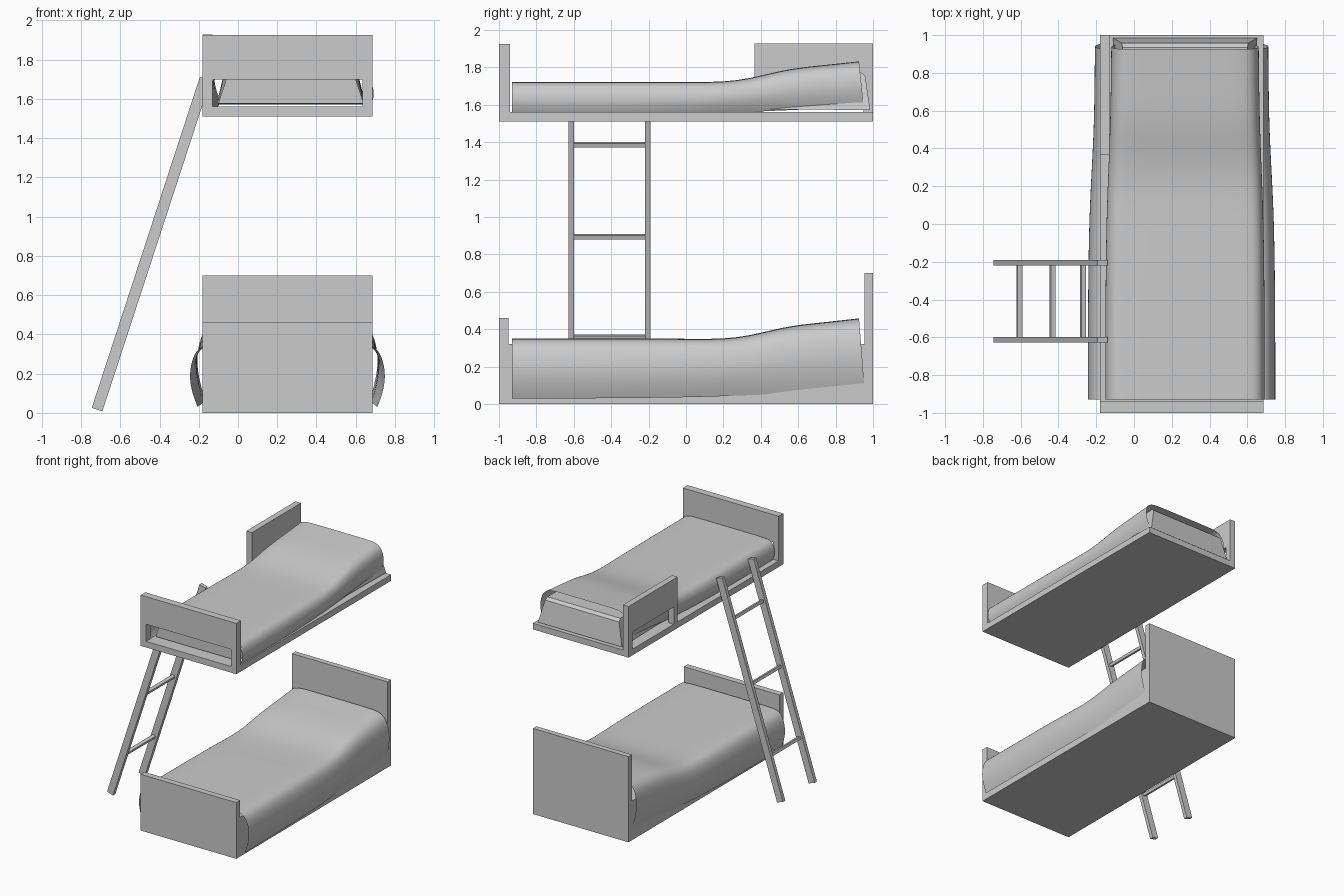
import bpy, bmesh, math
from mathutils import Vector, Matrix

if "Cube" in bpy.data.objects:
    bpy.data.objects.remove(bpy.data.objects["Cube"])


def finish(name, bm):
    bmesh.ops.recalc_face_normals(bm, faces=bm.faces)
    me = bpy.data.meshes.new(name)
    bm.to_mesh(me)
    bm.free()
    ob = bpy.data.objects.new(name, me)
    bpy.context.collection.objects.link(ob)
    return ob


def prism(name, profile, axis, lo, hi):
    """Extrude a 2D (a, z) profile along x or y, from lo to hi."""
    bm = bmesh.new()
    place = (lambda a, z: (lo, a, z)) if axis == 'x' else (lambda a, z: (a, lo, z))
    face = bm.faces.new([bm.verts.new(place(a, z)) for a, z in profile])
    new = bmesh.ops.extrude_face_region(bm, geom=[face])['geom']
    step = Vector((hi - lo, 0, 0)) if axis == 'x' else Vector((0, hi - lo, 0))
    bmesh.ops.translate(bm, vec=step, verts=[v for v in new if isinstance(v, bmesh.types.BMVert)])
    return finish(name, bm)


def box(name, center, size, tilt=0.0):
    bm = bmesh.new()
    m = Matrix.Translation(center) @ Matrix.Rotation(tilt, 4, 'Y') @ Matrix.Diagonal((*size, 1))
    bmesh.ops.create_cube(bm, size=1, matrix=m)
    return finish(name, bm)


def arch(a0, a1, post, z0, zwin, z1):
    """Board outline with a window that opens down to the deck."""
    return [(a0, z0), (a0 + post, z0), (a0 + post, zwin), (a1 - post, zwin),
            (a1 - post, z0), (a1, z0), (a1, z1), (a0, z1)]


def blanket(name, cx, stations):
    """Draped sheet: cross-sections lofted along the bed, then subdivided.
    station = (y top, y hem, z hem, z top, half width, flat part of top)"""
    bm = bmesh.new()
    rows = []
    for yt, yh, zh, zt, half, flat in stations:
        side = [(flat * 0.5, 1), (flat, 1), ((flat + 1) / 2, 0.96), (0.97, 0.84),
                (1.01, 0.6), (1.01, 0.38), (0.97, 0.15), (0.93, 0)]
        section = [(-u, v) for u, v in reversed(side)] + [(0, 1)] + side
        rows.append([bm.verts.new((cx + u * half, yh + (yt - yh) * v, zh + (zt - zh) * v))
                     for u, v in section])
    for r, s in zip(rows, rows[1:]):
        for i in range(len(r) - 1):
            bm.faces.new((r[i], r[i + 1], s[i + 1], s[i]))
    ob = finish(name, bm)
    for p in ob.data.polygons:
        p.use_smooth = True
    if ob.data.polygons[8].normal.z < 0:
        ob.data.flip_normals()
    sub = ob.modifiers.new('smooth', 'SUBSURF')
    sub.levels = sub.render_levels = 2
    sub.boundary_smooth = 'PRESERVE_CORNERS'
    return ob


X0, X1 = -0.18, 0.685

# Lower bed: mattress block, footboard and headboard in one side profile
prism('lower_bed_frame', [(-1, 0), (1, 0), (1, 0.70), (0.955, 0.70), (0.955, 0.32),
                          (-0.95, 0.32), (-0.95, 0.46), (-1, 0.46)], 'x', X0, X1)
blanket('lower_blanket', 0.252, [
    (-0.93, -0.93, 0.03, 0.35, 0.492, 0.80),
    (-0.50, -0.50, 0.03, 0.35, 0.492, 0.80),
    (0.00, 0.00, 0.035, 0.35, 0.487, 0.80),
    (0.28, 0.28, 0.045, 0.345, 0.472, 0.79),
    (0.52, 0.53, 0.055, 0.415, 0.460, 0.76),
    (0.72, 0.74, 0.065, 0.435, 0.457, 0.75),
    (0.925, 0.955, 0.08, 0.458, 0.455, 0.74)])

# Upper bed: deck, footboard and side guard with windows
box('upper_deck', ((X0 + X1) / 2, 0, 1.535), (X1 - X0, 2, 0.05))
prism('upper_footboard', arch(X0, X1, 0.05, 1.56, 1.70, 1.925), 'y', -1, -0.94)
prism('upper_side_guard', arch(0.365, 1, 0.05, 1.56, 1.70, 1.928), 'x', X0, -0.13)
blanket('upper_blanket', 0.27, [
    (-0.93, -0.93, 1.535, 1.722, 0.418, 0.80),
    (-0.50, -0.50, 1.53, 1.722, 0.418, 0.80),
    (0.00, 0.00, 1.54, 1.722, 0.414, 0.80),
    (0.28, 0.28, 1.56, 1.72, 0.402, 0.79),
    (0.52, 0.53, 1.57, 1.79, 0.393, 0.76),
    (0.72, 0.74, 1.58, 1.81, 0.389, 0.75),
    (0.925, 0.95, 1.59, 1.832, 0.387, 0.74)])

# Upper mattress rising to a tapered pillow end
bm = bmesh.new()
rings = []
for yb, yt, zb, zt, wb, wt in [(-0.92, -0.92, 1.577, 1.70, 0.37, 0.33),
                               (0.28, 0.28, 1.577, 1.70, 0.37, 0.33),
                               (0.55, 0.52, 1.575, 1.77, 0.375, 0.33),
                               (0.985, 0.955, 1.572, 1.775, 0.38, 0.33),]:
    rings.append([bm.verts.new((0.27 + sx, y, z)) for sx, y, z in
                  ((-wb, yb, zb), (wb, yb, zb), (wt, yt, zt), (-wt, yt, zt))])
for r, s in zip(rings, rings[1:]):
    for i in range(4):
        bm.faces.new((r[i], r[(i + 1) % 4], s[(i + 1) % 4], s[i]))
bm.faces.new(rings[0])
bm.faces.new(rings[-1])
# small bevelled strip from the pillow end up under the blanket edge
top_edge = bm.edges.get((rings[-1][2], rings[-1][3]))
bmesh.ops.bevel(bm, geom=[top_edge], offset=0.02, segments=1, affect='EDGES')
finish('upper_mattress', bm)

# Leaning ladder
foot, head = Vector((-0.718, 0, 0.017)), Vector((-0.167, 0, 1.703))
lean = head - foot
tilt = math.atan2(lean.x, lean.z)
for label, y in (('front', -0.613), ('back', -0.205)):
    c = (foot + head) / 2
    box(f'ladder_rail_{label}', (c.x, y, c.z), (0.057, 0.03, lean.length), tilt)
for i, z in enumerate((0.358, 0.895, 1.387)):
    p = foot + lean * ((z - foot.z) / lean.z)
    box(f'ladder_rung_{i + 1}', (p.x, -0.409, z), (0.026, 0.385, 0.022), tilt)
